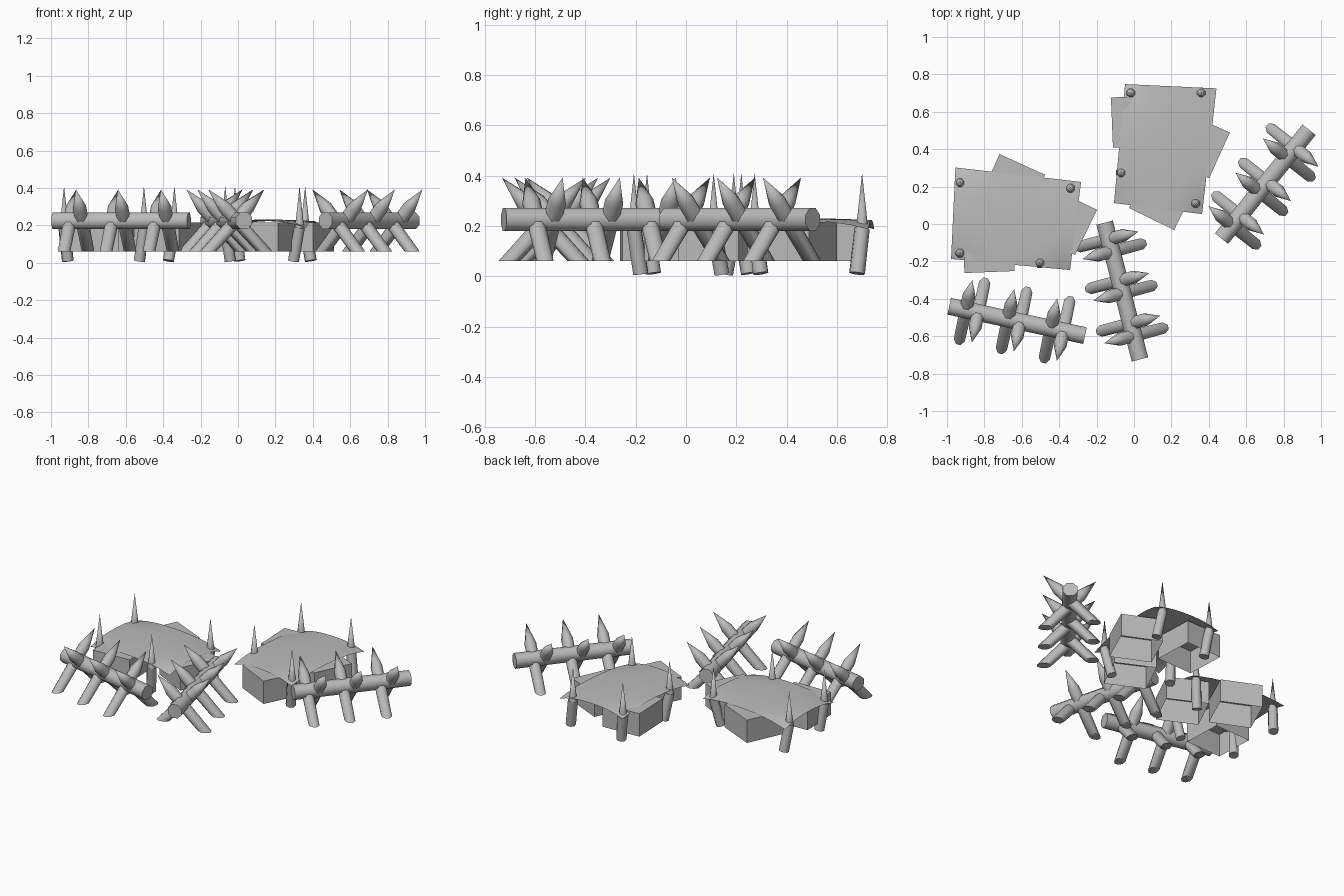
import bpy, bmesh, math
from mathutils import Vector, Matrix

if "Cube" in bpy.data.objects:
    bpy.data.objects.remove(bpy.data.objects["Cube"])

grey = bpy.data.materials.new("grey")
grey.diffuse_color = (0.5, 0.5, 0.5, 1)
grey.use_nodes = True
grey.node_tree.nodes["Principled BSDF"].inputs["Base Color"].default_value = grey.diffuse_color


def finish(bm, name, smooth=True):
    if smooth:
        bmesh.ops.recalc_face_normals(bm, faces=bm.faces)
    me = bpy.data.meshes.new(name)
    bm.to_mesh(me)
    bm.free()
    ob = bpy.data.objects.new(name, me)
    bpy.context.collection.objects.link(ob)
    me.materials.append(grey)
    if smooth:
        bpy.context.view_layer.objects.active = ob
        ob.select_set(True)
        bpy.ops.object.shade_smooth_by_angle(angle=math.radians(50))
        ob.select_set(False)
    return ob


def rod(name, points, sides=8, cut_z=None):
    """Loft rings along (point, radius); radius 0 closes in a tip, cut_z levels the foot."""
    bm = bmesh.new()
    pts = [Vector(p) for p, r in points]
    rings = []
    for i, (p, r) in enumerate(points):
        axis = (pts[min(i + 1, len(pts) - 1)] - pts[max(i - 1, 0)]).normalized()
        if r == 0:
            rings.append([bm.verts.new(p)])
            continue
        q = axis.to_track_quat('Z', 'Y')
        ring = []
        for k in range(sides):
            a = 2 * math.pi * (k + 0.5) / sides
            v = pts[i] + q @ Vector((r * math.cos(a), r * math.sin(a), 0))
            if i == 0 and cut_z is not None:
                v += axis * ((cut_z - v.z) / axis.z)
            ring.append(bm.verts.new(v))
        rings.append(ring)
    for a, b in zip(rings, rings[1:]):
        for k in range(sides):
            n = (k + 1) % sides
            if len(b) == 1:
                bm.faces.new((a[k], a[n], b[0]))
            else:
                bm.faces.new((a[k], a[n], b[n], b[k]))
    bm.faces.new(rings[0][::-1])
    if len(rings[-1]) > 1:
        bm.faces.new(rings[-1])
    return finish(bm, name)


# Spiked barricades: a level beam with three crossed pairs of sharpened stakes
BEAM_Z = 0.225


def barricade(start, end):
    a, b = Vector((*start, BEAM_Z)), Vector((*end, BEAM_Z))
    d = (b - a).normalized()
    side = Vector((-d.y, d.x, 0))
    rod("barricade_beam", [(a, 0.049), (b, 0.049)])
    for t in (0.125, 0.355, 0.59):
        for s in (1, -1):
            c = a + d * (t - 0.034 * s)
            lean = side * s
            foot = c - lean * 0.148 + Vector((0, 0, -0.165))
            tip = c + lean * 0.163 + Vector((0, 0, 0.167))
            shoulder = foot.lerp(tip, 0.71)
            rod("barricade_stake", [(foot, 0.033), (shoulder, 0.037), (tip, 0)], cut_z=0.06)


barricade((-0.988, -0.44), (-0.262, -0.597))
barricade((-0.157, 0.007), (0.032, -0.724))
barricade((0.468, -0.078), (0.936, 0.504))

# Covered crates: three open-bottomed crates under a pegged cloth
CRATES = [(-0.778, -0.123, 2.3), (-0.652, 0.196, -24.4), (-0.377, 0.014, -26)]
PEGS = [((-0.93, 0.22), (-0.91, 0.25)), ((-0.34, 0.19), (-0.372, 0.158)),
        ((-0.93, -0.155), (-0.91, -0.13)), ((-0.503, -0.207), (-0.527, -0.18))]
CORNERS = [(-0.978, -0.187), (-0.342, -0.246), (-0.283, 0.225), (-0.955, 0.302)]


def cloth():
    n = 10
    bm = bmesh.new()
    c = [Vector(p) for p in CORNERS]
    grid = []
    for j in range(n + 1):
        row = []
        for i in range(n + 1):
            u, v = i / n, j / n
            p = c[0].lerp(c[1], u).lerp(c[3].lerp(c[2], u), v)
            s, t = abs(2 * u - 1), abs(2 * v - 1)
            z = 0.231 - 0.008 * max(s, t) ** 2 - 0.036 * (s * t) ** 2.5
            row.append(bm.verts.new((p.x, p.y, z)))
        grid.append(row)
    for j in range(n):
        for i in range(n):
            bm.faces.new((grid[j][i], grid[j][i + 1], grid[j + 1][i + 1], grid[j + 1][i]))
    ob = finish(bm, "cloth_cover", smooth=False)
    for f in ob.data.polygons:
        f.use_smooth = True
    return ob


def covered_pile():
    parts = [cloth()]
    for x, y, deg in CRATES:
        bm = bmesh.new()
        m = (Matrix.Translation((x, y, 0.1375)) @ Matrix.Rotation(math.radians(deg), 4, 'Z')
             @ Matrix.Diagonal((0.268, 0.268, 0.155, 1)))
        bmesh.ops.create_cube(bm, size=1, matrix=m)
        bm.normal_update()
        bmesh.ops.delete(bm, geom=[f for f in bm.faces if f.normal.z < -0.5], context='FACES')
        parts.append(finish(bm, "crate", smooth=False))
    for top, foot in PEGS:
        parts.append(rod("peg_shaft", [((*foot, 0.011), 0.032), ((*top, 0.19), 0.031)]))
        parts.append(rod("peg_spike", [((*top, 0.185), 0.028), ((*top, 0.215), 0.023),
                                       ((*top, 0.41), 0)]))
    return parts


covered_pile()
# Second pile is the same set turned a quarter turn clockwise about its crate corner
turn = (Matrix.Translation((-0.118, 0.684, 0)) @ Matrix.Rotation(-math.pi / 2, 4, 'Z')
        @ Matrix.Translation((0.914, 0.257, 0)))
for part in covered_pile():
    part.data.transform(turn)
